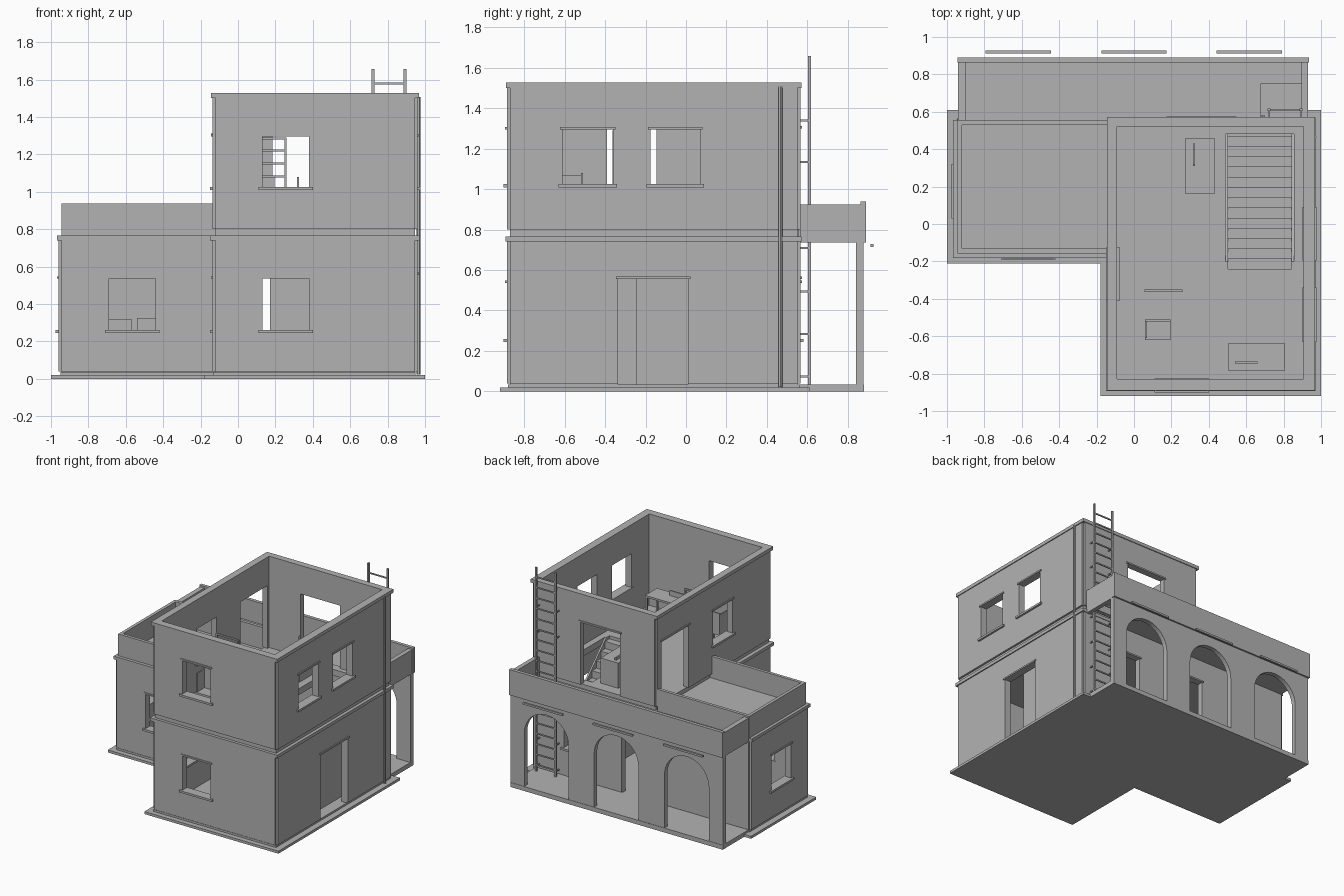
import bpy, bmesh, math

if "Cube" in bpy.data.objects:
    bpy.data.objects.remove(bpy.data.objects["Cube"])

stone = bpy.data.materials.new("plain_grey")
stone.use_nodes = True
GREY = (0.45, 0.45, 0.45, 1)
stone.diffuse_color = GREY
stone.node_tree.nodes["Principled BSDF"].inputs["Base Color"].default_value = GREY


def finish(name, bm):
    bmesh.ops.recalc_face_normals(bm, faces=bm.faces)
    me = bpy.data.meshes.new(name)
    bm.to_mesh(me)
    bm.free()
    me.materials.append(stone)
    ob = bpy.data.objects.new(name, me)
    bpy.context.scene.collection.objects.link(ob)
    return ob


def add_box(bm, x0, x1, y0, y1, z0, z1):
    v = [bm.verts.new((x, y, z)) for x in (x0, x1) for y in (y0, y1) for z in (z0, z1)]
    for f in ((0, 1, 3, 2), (4, 6, 7, 5), (0, 4, 5, 1), (2, 3, 7, 6), (0, 2, 6, 4), (1, 5, 7, 3)):
        bm.faces.new([v[i] for i in f])


def boxes(name, *dims):
    bm = bmesh.new()
    for d in dims:
        add_box(bm, *d)
    return finish(name, bm)


def prism(name, points, offset):
    """Extrude a closed 3D outline along an offset."""
    bm = bmesh.new()
    face = bm.faces.new([bm.verts.new(p) for p in points])
    out = bmesh.ops.extrude_face_region(bm, geom=[face])["geom"]
    bmesh.ops.translate(bm, verts=[g for g in out if isinstance(g, bmesh.types.BMVert)], vec=offset)
    return finish(name, bm)


def ring(name, outer, inner, z0, z1):
    """Rectangular wall loop; rectangles are x0, x1, y0, y1."""
    bm = bmesh.new()
    loops = []
    for (x0, x1, y0, y1), z in ((outer, z0), (outer, z1), (inner, z1), (inner, z0)):
        loops.append([bm.verts.new((x, y, z)) for x, y in ((x0, y0), (x1, y0), (x1, y1), (x0, y1))])
    for a, b in zip(loops, loops[1:] + loops[:1]):
        for i in range(4):
            j = (i + 1) % 4
            bm.faces.new((a[i], a[j], b[j], b[i]))
    return finish(name, bm)


def cut(ob, cutters):
    for c in cutters:
        m = ob.modifiers.new("opening", "BOOLEAN")
        m.object, m.operation, m.solver = c, "DIFFERENCE", "EXACT"
    dg = bpy.context.evaluated_depsgraph_get()
    me = bpy.data.meshes.new_from_object(ob.evaluated_get(dg))
    ob.modifiers.clear()
    ob.data = me


# Base slabs
corners = ((-1, -.21), (-.18, -.21), (-.18, -.92), (1, -.92), (1, .61), (-1, .61))
prism("base", [(x, y, 0) for x, y in corners], (0, 0, .02))
boxes("inner_floor", (-.13, .95, -.88, .56, .01, .035), (-.95, -.13, -.17, .56, .01, .035))
boxes("porch_floor", (-.94, .93, .56, .88, 0, .035))

# Main walls
CORE = (-.12, .945, -.87, .55)
ROOM = (-.09, .905, -.83, .52)
walls = [ring("tower_lower_walls", CORE, ROOM, .02, .75),
         ring("tower_upper_walls", CORE, ROOM, .75, 1.51),
         boxes("wing_front_wall", (-.945, -.12, -.16, -.12, .02, .75)),
         boxes("wing_side_wall", (-.945, -.905, -.12, .52, .02, .75)),
         boxes("wing_back_wall", (-.945, -.12, .52, .55, .02, .75))]

# Raised facing panels, leaving notched corners
T = .016
for floor, z0, z1, left_end in (("lower", .04, .74, -.176), ("upper", .8, 1.5, .55)):
    walls += [boxes(floor + "_front_panel", (-.12, .945, -.87 - T, -.87, z0, z1)),
              boxes(floor + "_back_panel", (-.12, .945, .55, .55 + T, z0, z1)),
              boxes(floor + "_right_panel", (.945, .945 + T, -.87, .55, z0, z1)),
              boxes(floor + "_left_panel", (-.12 - T, -.12, -.87, left_end, z0, z1))]
walls += [boxes("wing_front_panel", (-.945, -.136, -.16 - T, -.16, .04, .74)),
          boxes("wing_side_panel", (-.945 - T, -.945, -.16, .55, .04, .74)),
          boxes("wing_back_panel", (-.945, -.12, .55, .55 + T, .04, .74))]

# Openings: name, wall axis, outward sign, outer face, span start, span end, sill, head
LOW, HIGH = (.26, .535), (1.025, 1.295)
DOOR_LOW, DOOR_HIGH = (.035, .555), (.8, 1.3)
openings = [("tower_lower_front", "x", -1, -.886, .13, .38, LOW),
            ("tower_upper_front", "x", -1, -.886, .13, .38, HIGH),
            ("wing_front", "x", -1, -.176, -.69, -.44, LOW),
            ("wing_side", "y", -1, -.961, .05, .3, LOW),
            ("tower_lower_left", "y", -1, -.136, -.66, -.41, LOW),
            ("tower_upper_left", "y", -1, -.136, -.39, -.145, HIGH),
            ("upper_right_front", "y", 1, .961, -.61, -.36, HIGH),
            ("upper_right_back", "y", 1, .961, -.175, .07, HIGH),
            ("lower_back", "x", 1, .566, .42, .68, LOW),
            ("right_door", "y", 1, .961, -.335, .01, DOOR_LOW),
            ("porch_door", "x", 1, .566, -.18, .17, DOOR_LOW),
            ("terrace_door", "y", -1, -.136, .16, .5, DOOR_HIGH),
            ("balcony_door", "x", 1, .566, .185, .535, DOOR_HIGH)]


def wall_box(axis, a0, a1, d0, d1, z0, z1):
    d0, d1 = min(d0, d1), max(d0, d1)
    return (a0, a1, d0, d1, z0, z1) if axis == "x" else (d0, d1, a0, a1, z0, z1)


cutter_boxes = []
for name, axis, s, face, a0, a1, (z0, z1) in openings:
    cutter_boxes.append(wall_box(axis, a0, a1, face + s * .03, face - s * .09, z0, z1))
    boxes(name + "_lintel", wall_box(axis, a0 - .012, a1 + .012, face + s * .008, face - s * .03, z1, z1 + .012))
    if "door" not in name:
        boxes(name + "_sill", wall_box(axis, a0 - .02, a1 + .02, face + s * .015, face - s * .06, z0 - .016, z0))
cutter = boxes("opening_cutter", *cutter_boxes)
for w in walls:
    cut(w, [cutter])
bpy.data.objects.remove(cutter)

# Ledges, cornice, roofs and upper floor
ring("tower_ledge", (-.15, .97, -.893, .57), (-.11, .93, -.85, .54), .74, .765)
ring("cornice", (-.145, .968, -.89, .572), ROOM, 1.5, 1.527)
boxes("wing_roof", (-.968, -.11, -.182, .555, .74, .765))
boxes("wing_parapet", (-.945, -.12, -.157, -.132, .765, .938), (-.945, -.92, -.132, .53, .765, .938),
      (-.945, -.137, .53, .555, .765, .938))
boxes("upper_floor", (-.1, .49, -.84, .53, .75, .8), (.855, .92, -.84, .53, .75, .8),
      (.49, .855, -.84, -.24, .75, .8), (.49, .855, .48, .53, .75, .8))

# Porch: arched back wall, roof with ladder hatch, parapet
back_wall = boxes("arched_wall", (-.94, .93, .84, .877, .02, .74))
arches = []
for cx in (-.62, 0, .615):
    pts = [(cx + .195, .8, .035)]
    pts += [(cx + .195 * math.cos(k * math.pi / 20), .8, .46 + .195 * math.sin(k * math.pi / 20)) for k in range(21)]
    pts += [(cx - .195, .8, .035)]
    arches.append(prism("arch_cutter", pts, (0, .15, 0)))
    boxes("arch_bar", (cx - .175, cx + .175, .912, .927, .713, .728))
cut(back_wall, arches)
for a in arches:
    bpy.data.objects.remove(a)
boxes("porch_roof", (-.92, .68, .555, .865, .735, .765), (.68, .91, .75, .865, .735, .765))
boxes("porch_parapet", (-.945, .935, .863, .89, .735, .938), (-.94, -.9, .555, .863, .735, .925),
      (.895, .93, .565, .863, .735, .925), (-.94, .93, .84, .863, .735, .77))

# Roof ladder with wall brackets
rails = (.722, .893)
boxes("ladder_rails", *[(x - .007, x + .007, .603, .617, .035, 1.657) for x in rails])
boxes("ladder_rungs", *[(rails[0], rails[1], .606, .614, .08 + i * .083, .09 + i * .083) for i in range(19)])
boxes("ladder_brackets", *[(x - .004, x + .004, .56, .606, z, z + .008)
                           for x in rails for z in (.07, .28, .49, .705, 1.13, 1.335)])

# Drain pipe
bpy.ops.mesh.primitive_cylinder_add(vertices=12, radius=.01, depth=1.485, location=(.965, .466, .765))
pipe = bpy.context.object
pipe.name = "drain_pipe"
pipe.data.materials.append(stone)
bpy.ops.object.shade_smooth_by_angle()

# Stairs between floors
N = 13
run, rise = .71 / N, .74 / N
steps = [(.5, .47, .035)]
for i in range(N):
    y, z = .47 - i * run, .035 + (i + 1) * rise
    steps += [(.5, y, z), (.5, y - run, z)]
prism("stairs", steps + [(.5, -.24, .035)], (.345, 0, 0))
for x in (.488, .842):
    prism("stair_side", [(x, .48, .035), (x, .48, .12), (x, -.2, .8), (x, -.245, .8), (x, -.245, .035)], (.014, 0, 0))


# Furniture
def table(name, x0, x1, y0, y1, z0, z1):
    legs = [(x, x + .015, y, y + .015, z0, z1) for x in (x0, x1 - .015) for y in (y0, y1 - .015)]
    boxes(name, (x0, x1, y0, y1, z1 - .015, z1), *legs)


table("desk", .505, .805, -.785, -.635, .8, .98)
boxes("desk_ornament", (.54, .66, -.745, -.735, .98, 1.02))
table("chair", .06, .195, -.62, -.51, .8, .92)
boxes("chair_back", (.06, .195, -.52, -.51, .92, 1.08), (.06, .07, -.61, -.51, .92, 1.07))
boxes("counter", (.275, .43, .16, .46, .8, 1.0))
boxes("counter_tap", (.315, .327, .31, .43, 1.0, 1.02), (.315, .327, .31, .322, 1.0, 1.08))
boxes("rack_posts", (.057, .069, -.363, -.35, .8, 1.29), (.248, .26, -.363, -.35, .8, 1.29))
boxes("rack_rungs", *[(.057, .26, -.362, -.351, z, z + .012) for z in (.87, .94, 1.01, 1.075, 1.145, 1.215, 1.278)])
boxes("wing_cabinets", (-.72, -.57, .2, .4, .035, .32), (-.54, -.4, .2, .4, .035, .325))
